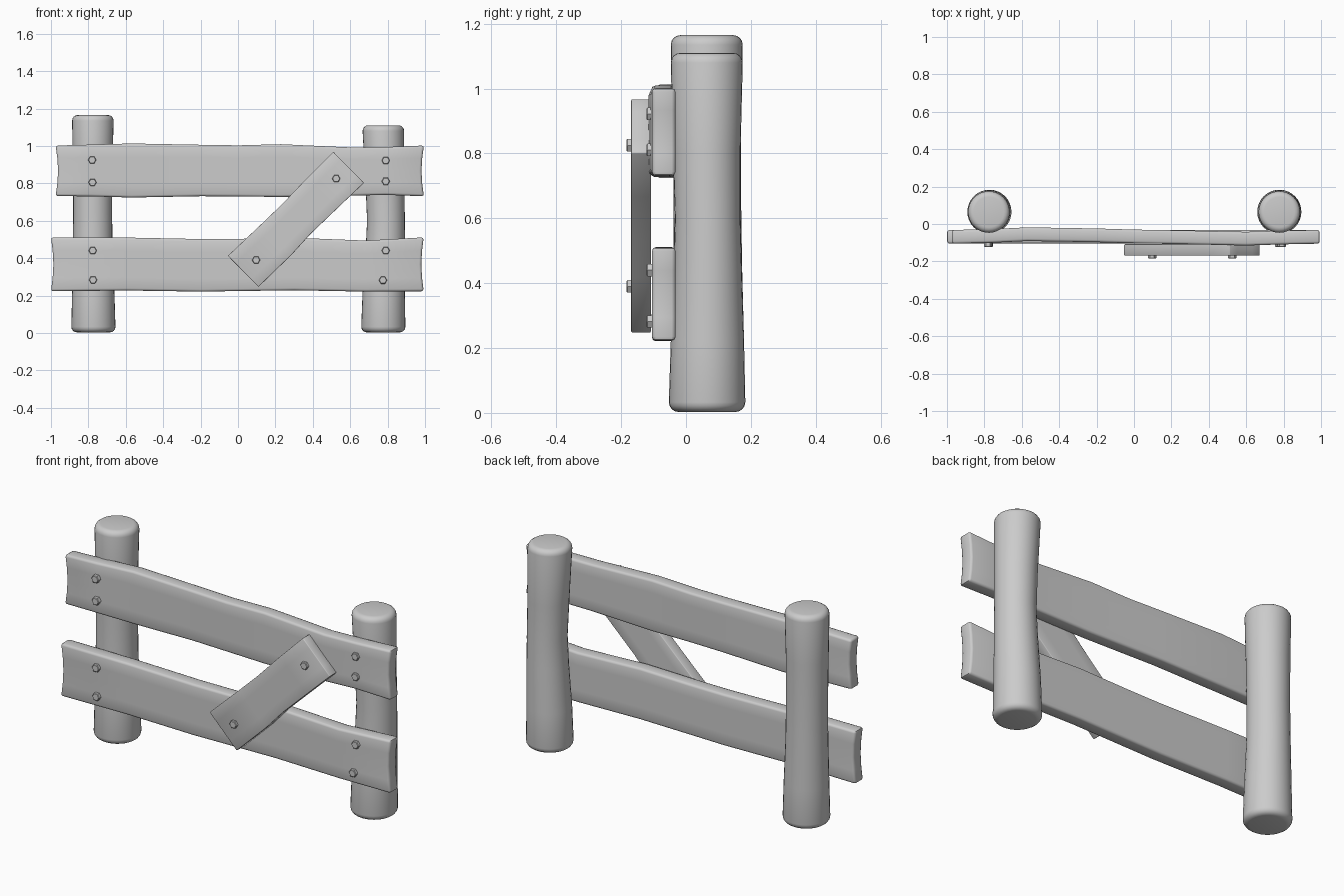
import bpy, bmesh, math
from mathutils import Matrix, Vector

if "Cube" in bpy.data.objects:
    bpy.data.objects.remove(bpy.data.objects["Cube"])


def finish(name, bm, angle=40):
    bmesh.ops.recalc_face_normals(bm, faces=bm.faces)
    me = bpy.data.meshes.new(name)
    bm.to_mesh(me)
    bm.free()
    ob = bpy.data.objects.new(name, me)
    bpy.context.collection.objects.link(ob)
    bpy.ops.object.select_all(action='DESELECT')
    ob.select_set(True)
    bpy.context.view_layer.objects.active = ob
    bpy.ops.object.shade_smooth_by_angle(angle=math.radians(angle))
    return ob


def loft(bm, rings):
    """Bridge closed rings of points; returns the vertex rings."""
    vs = [[bm.verts.new(p) for p in r] for r in rings]
    n = len(vs[0])
    for a, b in zip(vs, vs[1:]):
        for i in range(n):
            j = (i + 1) % n
            bm.faces.new((a[i], a[j], b[j], b[i]))
    return vs


def post(name, sections, sides=32):
    # sections: (z, centre x, centre y, radius)
    z0, x0, y0, r0 = sections[0]
    z1, x1, y1, r1 = sections[-1]
    b = 0.03
    arc = [math.radians(a) for a in (0, 22.5, 45, 67.5, 90)]
    rows = [(z0 + b * (1 - math.sin(a)), x0, y0, r0 - b * (1 - math.cos(a))) for a in reversed(arc)]
    rows += sections[1:-1]
    rows += [(z1 - b * (1 - math.sin(a)), x1, y1, r1 - b * (1 - math.cos(a))) for a in arc]
    bm = bmesh.new()
    vs = loft(bm, [[(x + r * math.cos(2 * math.pi * i / sides),
                     y + r * math.sin(2 * math.pi * i / sides), z)
                    for i in range(sides)] for z, x, y, r in rows])
    bm.faces.new(vs[0])
    bm.faces.new(vs[-1])
    return finish(name, bm)


def plank(name, stations, thick, dent=0.0, bevel=0.012, matrix=Matrix()):
    # stations: (x, bottom z, top z, back y); dent hollows the two ends
    bm = bmesh.new()
    rings = []
    for k, (x, lo, hi, y) in enumerate(stations):
        d = dent if k == 0 else -dent if k == len(stations) - 1 else 0
        m, f = (lo + hi) / 2, y - thick
        q = (hi - lo) / 4
        e = d * 0.7
        rings.append([(x, f, lo), (x + e, f, m - q), (x + d, f, m), (x + e, f, m + q), (x, f, hi),
                      (x, y, hi), (x + e, y, m + q), (x + d, y, m), (x + e, y, m - q), (x, y, lo)])
    vs = loft(bm, rings)
    for r in (vs[0], vs[-1]):
        for i in range(4):
            bm.faces.new((r[i], r[i + 1], r[8 - i], r[9 - i]))
    bmesh.ops.recalc_face_normals(bm, faces=bm.faces)
    edges = [e for e in bm.edges if e.calc_face_angle(0) > math.radians(45)]
    bmesh.ops.bevel(bm, geom=edges, offset=bevel, segments=2, profile=0.5, affect='EDGES')
    bm.transform(matrix)
    return finish(name, bm, 50)


def bolt(name, x, z, y_front, y_back):
    bm = bmesh.new()
    bmesh.ops.create_cone(bm, cap_ends=True, segments=6, radius1=0.022, radius2=0.022,
                          depth=y_back - y_front)
    caps = [e for e in bm.edges if all(v.co.z > 0 for v in e.verts)]
    bmesh.ops.bevel(bm, geom=caps, offset=0.003, segments=1, affect='EDGES')
    bm.transform(Matrix.Translation((x, (y_front + y_back) / 2, z)) @ Matrix.Rotation(math.pi / 2, 4, 'X')
                 @ Matrix.Rotation(math.pi / 6, 4, 'Z'))
    return finish(name, bm, 20)


# Posts: slightly crooked round logs
post("left_post", [(0.003, -0.773, 0.065, 0.118), (0.22, -0.774, 0.066, 0.113),
                   (0.45, -0.777, 0.067, 0.106), (0.65, -0.777, 0.066, 0.104),
                   (0.9, -0.777, 0.064, 0.106), (1.165, -0.776, 0.064, 0.111)])
post("right_post", [(0.003, 0.777, 0.065, 0.118), (0.22, 0.779, 0.066, 0.113),
                    (0.45, 0.788, 0.067, 0.105), (0.6, 0.791, 0.067, 0.101),
                    (0.8, 0.786, 0.064, 0.104), (1.11, 0.777, 0.064, 0.111)])

# Wavy horizontal rails
plank("upper_rail", [(-0.975, 0.732, 1.002, -0.032), (-0.78, 0.730, 1.007, -0.028),
                     (-0.57, 0.724, 1.013, -0.018), (-0.2, 0.731, 1.006, -0.024),
                     (0.0, 0.730, 1.003, -0.030), (0.23, 0.727, 1.009, -0.034),
                     (0.6, 0.734, 0.992, -0.042), (0.79, 0.738, 0.994, -0.036),
                     (0.994, 0.731, 1.002, -0.032)], 0.073, 0.013)
plank("lower_rail", [(-1.0, 0.223, 0.511, -0.032), (-0.6, 0.227, 0.510, -0.032),
                     (-0.2, 0.221, 0.502, -0.032), (0.0, 0.224, 0.503, -0.032),
                     (0.3, 0.228, 0.509, -0.032), (0.68, 0.221, 0.494, -0.032),
                     (0.993, 0.223, 0.511, -0.032)], 0.073, 0.013)

# Diagonal brace nailed across the front
turn = Matrix.Translation((0.31, 0, 0.607)) @ Matrix.Rotation(math.radians(-44.6), 4, 'Y')
plank("diagonal_brace", [(-0.396, -0.116, 0.117, -0.108), (-0.15, -0.118, 0.112, -0.108),
                         (0.0, -0.110, 0.110, -0.108), (0.2, -0.113, 0.116, -0.108),
                         (0.396, -0.116, 0.117, -0.108)], 0.061, 0, 0.004, turn)

# Hex bolts
for i, (x, z) in enumerate([(-0.78, 0.925), (-0.778, 0.805), (0.79, 0.922), (0.79, 0.811),
                            (-0.777, 0.44), (-0.775, 0.284), (0.79, 0.44), (0.775, 0.282)]):
    bolt(f"rail_bolt_{i + 1}", x, z, -0.122, -0.09)
for i, (x, z) in enumerate([(0.525, 0.825), (0.097, 0.39)]):
    bolt(f"brace_bolt_{i + 1}", x, z, -0.184, -0.15)
